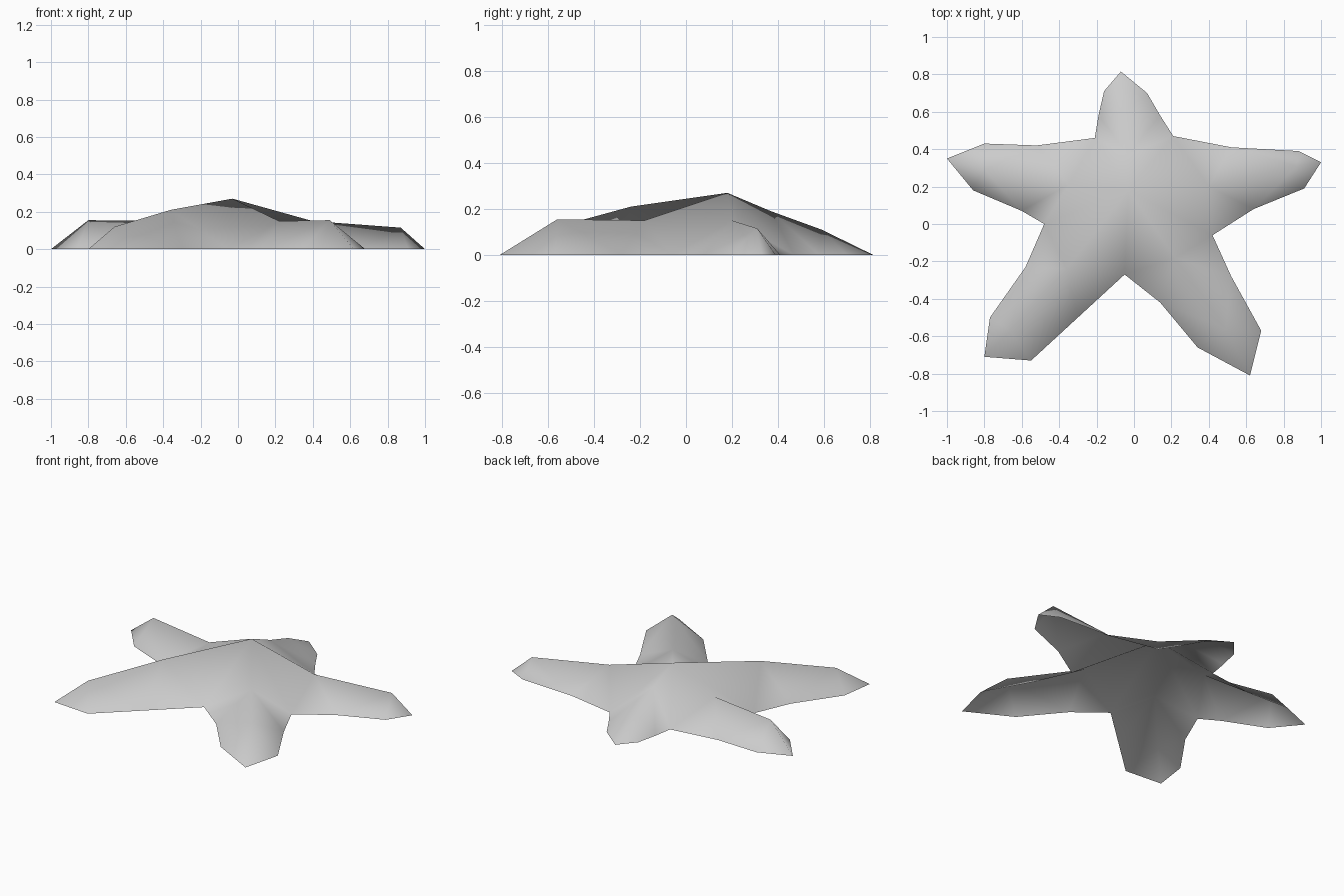
import bpy
import bmesh

# Remove the default cube
cube = bpy.data.objects.get("Cube")
if cube:
    bpy.data.objects.remove(cube, do_unlink=True)

# Material
grey = bpy.data.materials.new("light_grey")
grey.use_nodes = True
colour = (0.6, 0.6, 0.6, 1)
grey.diffuse_color = colour
grey.node_tree.nodes["Principled BSDF"].inputs["Base Color"].default_value = colour

peak_point = (-.03, .18, .27)

# Each arm, counter-clockwise: the valley before it, its rim on the ground, and its raised ridge
arms = {
    "back": dict(valley=(.21, .47),
                 rim=[(.14, .58), (.07, .7), (-.07, .815), (-.16, .71), (-.19, .58)],
                 ridge=[(-.03, .37, .19), (-.06, .59, .11)]),
    "left_side": dict(valley=(-.21, .46),
                      rim=[(-.52, .42), (-.8, .43), (-1, .35), (-.86, .18), (-.6, .07)],
                      ridge=[(-.35, .21, .15), (-.8, .29, .155)]),
    "front_left": dict(valley=(-.48, 0),
                       rim=[(-.58, -.23), (-.77, -.5), (-.8, -.71), (-.55, -.73), (-.3, -.5)],
                       ridge=[(-.36, -.24, .21), (-.66, -.57, .12)]),
    "front_right": dict(valley=(-.05, -.27),
                        rim=[(.14, -.42), (.34, -.66), (.62, -.81), (.68, -.57), (.52, -.28)],
                        ridge=[(.22, -.18, .15), (.49, -.56, .155)]),
    "right_side": dict(valley=(.42, -.06),
                       rim=[(.64, .08), (.91, .19), (1, .33), (.88, .39), (.52, .41)],
                       ridge=[(.4, .2, .15), (.87, .31, .115)]),
}

# Five-armed open shell
bm = bmesh.new()
peak = bm.verts.new(peak_point)
valleys = [bm.verts.new((*arm["valley"], 0)) for arm in arms.values()]

for index, arm in enumerate(arms.values()):
    before, after = valleys[index], valleys[(index + 1) % len(valleys)]
    rim = [bm.verts.new((*point, 0)) for point in arm["rim"]]
    inner, outer = [bm.verts.new(point) for point in arm["ridge"]]
    # Slopes from the peak into the valleys
    bm.faces.new((peak, before, inner))
    bm.faces.new((peak, inner, after))
    # Flanks of the arm
    bm.faces.new((inner, before, rim[0]))
    bm.faces.new((inner, rim[0], outer))
    bm.faces.new((inner, rim[-1], after))
    bm.faces.new((inner, outer, rim[-1]))
    # Fan around the arm end
    for start, end in zip(rim, rim[1:]):
        bm.faces.new((outer, start, end))

for face in bm.faces:
    face.smooth = True

mesh = bpy.data.meshes.new("starfish_body")
bm.to_mesh(mesh)
bm.free()
mesh.materials.append(grey)
body = bpy.data.objects.new("starfish_body", mesh)
bpy.context.collection.objects.link(body)
